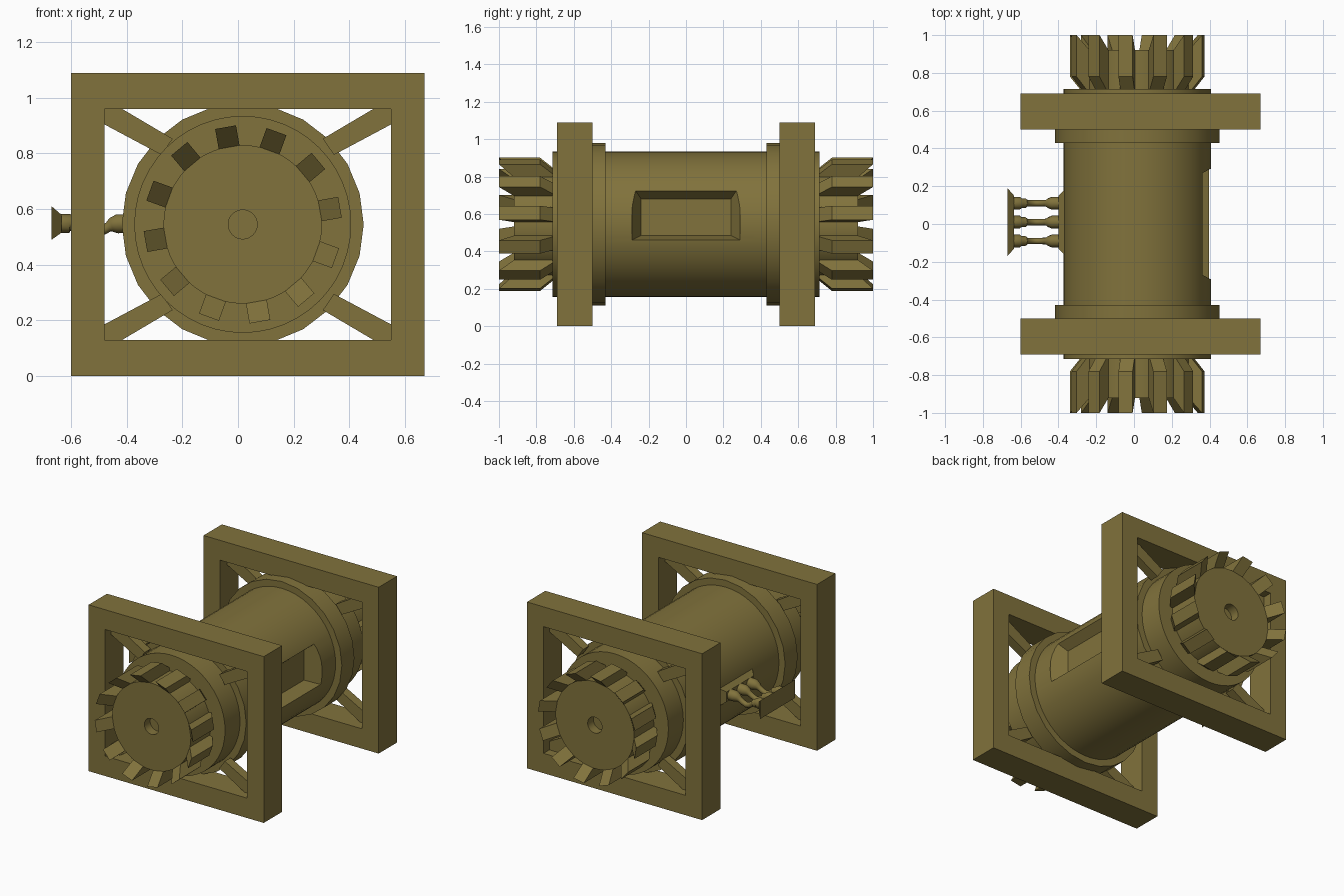
import bpy, bmesh, math
from mathutils import Vector, Matrix

if "Cube" in bpy.data.objects:
    bpy.data.objects.remove(bpy.data.objects["Cube"])

CX, CZ = 0.017, 0.545   # axis of the drum
mat = bpy.data.materials.new("olive")
mat.diffuse_color = (0.22, 0.17, 0.045, 1)
mat.use_nodes = True
mat.node_tree.nodes["Principled BSDF"].inputs["Base Color"].default_value = mat.diffuse_color


def finish(name, bm, smooth=False):
    bmesh.ops.recalc_face_normals(bm, faces=bm.faces)
    me = bpy.data.meshes.new(name)
    bm.to_mesh(me)
    bm.free()
    ob = bpy.data.objects.new(name, me)
    bpy.context.collection.objects.link(ob)
    me.materials.append(mat)
    if smooth:
        bpy.context.view_layer.objects.active = ob
        bpy.ops.object.select_all(action='DESELECT')
        ob.select_set(True)
        bpy.ops.object.shade_smooth_by_angle(angle=math.radians(35))
    return ob


def lathe(name, profile, n, smooth=True):
    """Spin (radius, y) points round the drum axis; radius 0 closes the end."""
    bm = bmesh.new()
    vs = [bm.verts.new((CX + r, y, CZ)) for r, y in profile]
    es = [bm.edges.new(p) for p in zip(vs, vs[1:])]
    bmesh.ops.spin(bm, geom=vs + es, cent=(CX, 0, CZ), axis=(0, 1, 0),
                   angle=math.tau, steps=n)
    bmesh.ops.remove_doubles(bm, verts=bm.verts, dist=1e-5)
    return finish(name, bm, smooth)


def loft(bm, a, b):
    """Closed solid between two matching loops."""
    A, B = [bm.verts.new(p) for p in a], [bm.verts.new(p) for p in b]
    bm.faces.new(A)
    bm.faces.new(B)
    for i in range(len(A)):
        j = (i + 1) % len(A)
        bm.faces.new((A[i], A[j], B[j], B[i]))


def rect_x(x, y0, y1, z0, z1):
    return [(x, y0, z0), (x, y1, z0), (x, y1, z1), (x, y0, z1)]


# Drum with a sunken window on the right
drum = lathe("drum", [(0, -.715), (.39, -.715), (.39, .715), (0, .715)], 48)
bm = bmesh.new()
loft(bm, rect_x(.31, -.24, .24, .485, .68), rect_x(.40, -.29, .29, .46, .755))
loft(bm, rect_x(.3999, -.29, .29, .46, .755), rect_x(.5, -.29, .29, .46, .755))
cutter = finish("window_cutter", bm)
cutter.hide_render = True
cutter.hide_viewport = True
mod = drum.modifiers.new("window", 'BOOLEAN')
mod.operation = 'DIFFERENCE'
mod.object = cutter
mod.solver = 'EXACT'
mod.use_self = True

for s, side in ((-1, "front"), (1, "back")):
    # Collar behind each frame
    lathe(side + "_collar", [(.39, s * .43), (.435, s * .43), (.435, s * .56), (.39, s * .56)], 24)

    # Square frame
    bm = bmesh.new()
    outer = [(-.60, 0), (.67, 0), (.67, 1.09), (-.60, 1.09)]
    inner = [(-.48, .13), (.55, .13), (.55, .96), (-.48, .96)]
    loops = [[bm.verts.new((x, y, z)) for x, z in ring] for ring, y in
             ((outer, s * .5), (outer, s * .69), (inner, s * .69), (inner, s * .5))]
    for k in range(4):
        a, b = loops[k], loops[(k + 1) % 4]
        for i in range(4):
            j = (i + 1) % 4
            bm.faces.new((a[i], a[j], b[j], b[i]))
    finish(side + "_frame", bm)

    # Diagonal braces from the frame corners to the drum
    bm = bmesh.new()
    for sx in (-1, 1):
        for sz in (-1, 1):
            pts = [(.535, .435), (.485, .435), (.27, .308), (.31, .25), (.535, .37)]
            loop = [[(.035 + sx * x, s * y, CZ + sz * z) for x, z in pts] for y in (.57, .63)]
            loft(bm, *loop)
    finish(side + "_braces", bm)

    # Gear hub with a centre hole
    lathe(side + "_hub", [(.285, s * .70), (.285, s * .92), (.052, s * .92),
                          (.052, s * .86), (0, s * .86)], 48)

    # Twelve gear teeth leaning outward at the tips
    bm = bmesh.new()
    side_pts = [(.26, .72), (.30, .712), (.355, .78), (.355, 1.0), (.282, .92), (.26, .90)]
    for k in range(12):
        rot = Matrix.Translation((CX, 0, CZ)) @ Matrix.Rotation(-math.radians(10 + 30 * k), 4, 'Y')
        loft(bm, *[[rot @ Vector((r, s * y, w)) for r, y in side_pts] for w in (-.038, .038)])
    finish(side + "_teeth", bm)

# Tapered mounting plates on the left
bm = bmesh.new()
loft(bm, rect_x(-.67, -.17, .19, .49, .61), rect_x(-.635, -.13, .15, .515, .58))
finish("outer_plate", bm)
bm = bmesh.new()
loft(bm, rect_x(-.36, -.17, .19, .485, .61), rect_x(-.40, -.13, .15, .515, .58))
finish("inner_plate", bm)

# Three sagging pipes with thick end sockets: x, z, radius along the path
path = [(-.645, .548, .034), (-.605, .548, .034), (-.595, .546, .026), (-.575, .538, .026),
        (-.565, .533, .017), (-.54, .517, .017), (-.515, .512, .017), (-.49, .522, .017),
        (-.465, .536, .018), (-.455, .542, .026), (-.435, .547, .034), (-.39, .548, .034)]
for i, y in enumerate((-.09, .01, .11)):
    bm = bmesh.new()
    rings = []
    for k, (x, z, r) in enumerate(path):
        a, b = path[max(k - 1, 0)], path[min(k + 1, len(path) - 1)]
        t = math.atan2(b[1] - a[1], b[0] - a[0])
        rings.append([bm.verts.new((x - math.sin(t) * r * math.sin(u), y + r * math.cos(u),
                                    z + math.cos(t) * r * math.sin(u)))
                      for u in [math.tau * m / 12 for m in range(12)]])
    for a, b in zip(rings, rings[1:]):
        for m in range(12):
            n = (m + 1) % 12
            bm.faces.new((a[m], a[n], b[n], b[m]))
    bm.faces.new(rings[0])
    bm.faces.new(rings[-1])
    finish(f"pipe_{i + 1}", bm, True)
